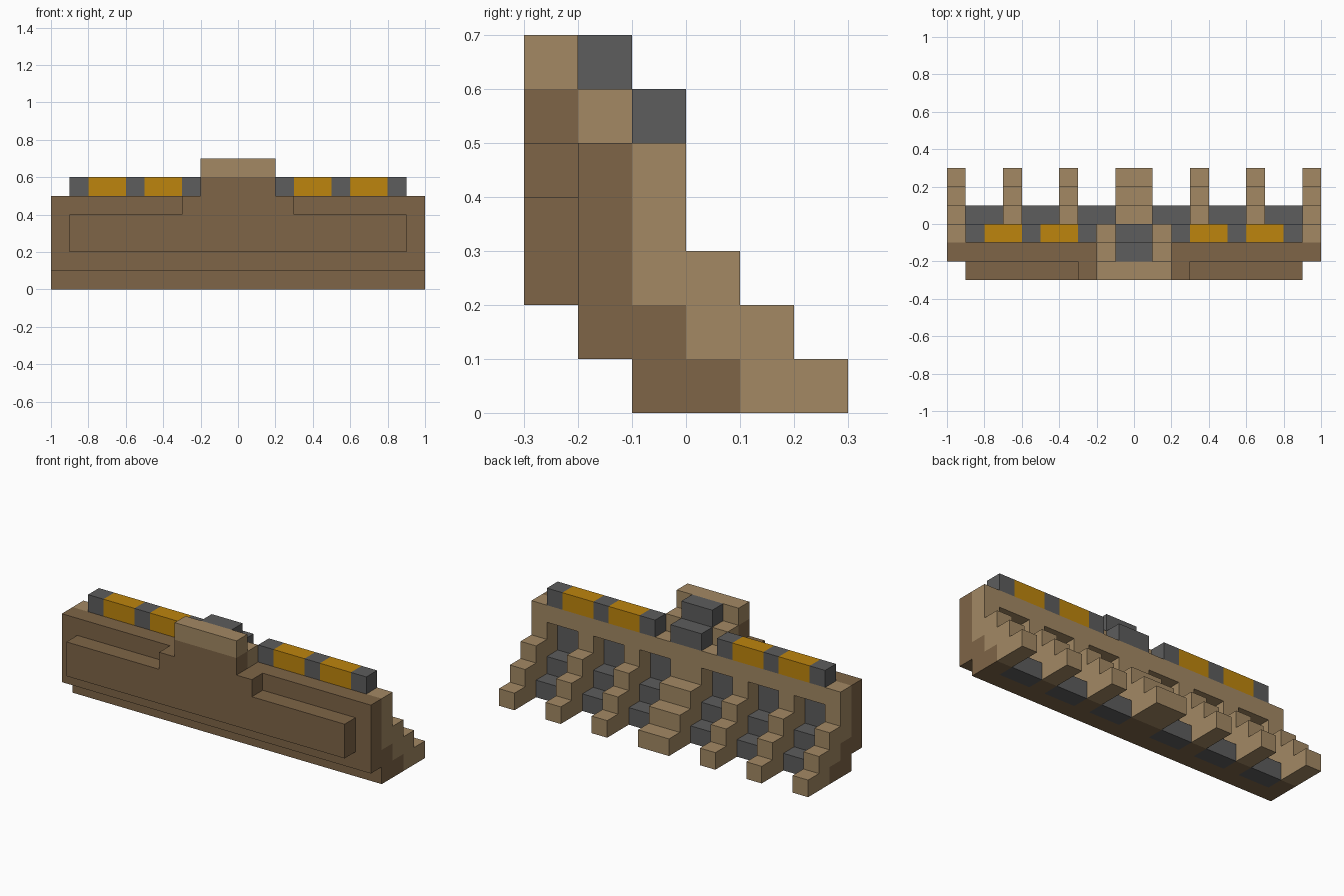
import bpy
import bmesh
from mathutils import Matrix, Vector

cube = bpy.data.objects.get("Cube")
if cube:
    bpy.data.objects.remove(cube, do_unlink=True)

U = 0.1  # one block


def material(name, rgb):
    m = bpy.data.materials.new(name)
    m.use_nodes = True
    m.diffuse_color = (*rgb, 1)
    bsdf = next(n for n in m.node_tree.nodes if n.type == 'BSDF_PRINCIPLED')
    bsdf.inputs["Base Color"].default_value = (*rgb, 1)
    bsdf.inputs["Roughness"].default_value = 0.9
    return m


DARK = material("dark_tan", (0.209, 0.130, 0.063))
LIGHT = material("light_tan", (0.366, 0.250, 0.127))
GREY = material("dark_grey", (0.109, 0.109, 0.109))
AMBER = material("amber", (0.515, 0.235, 0.004))


def blocks(name, mat, *boxes):
    """One object from boxes given as ((x0, x1), (y0, y1), (z0, z1)) in blocks."""
    bm = bmesh.new()
    for box in boxes:
        centre = Vector([(a + b) / 2 * U for a, b in box])
        size = Vector([(b - a) * U for a, b in box])
        bmesh.ops.create_cube(bm, size=1, matrix=Matrix.Translation(centre) @ Matrix.Diagonal((*size, 1)))
    mesh = bpy.data.meshes.new(name)
    bm.to_mesh(mesh)
    bm.free()
    mesh.materials.append(mat)
    ob = bpy.data.objects.new(name, mesh)
    bpy.context.collection.objects.link(ob)
    return ob


def mirrored(spans):
    return spans + [(-b, -a) for a, b in spans]


FULL = (-10, 10)
RIBS = mirrored([(3, 4), (6, 7), (9, 10)]) + [(-1, 1)]
BAYS = mirrored([(1, 3), (4, 6), (7, 9)])

# Dark outer shell: floor and front wall
blocks("floor", DARK, (FULL, (-1, 0), (0, 1)))
blocks("front_wall_lower_rail", DARK, (FULL, (-2, -1), (1, 2)))
blocks("front_wall_upper_rail", DARK, (FULL, (-2, -1), (4, 5)))
blocks("front_panel", DARK, ((-9, 9), (-3, -2), (2, 4)), ((-3, 3), (-3, -2), (4, 5)), ((-2, 2), (-3, -2), (5, 6)))

# Light upper parts
blocks("back_lintel", LIGHT, (FULL, (-1, 0), (4, 5)))
blocks("tower_cap", LIGHT, ((-2, 2), (-3, -2), (6, 7)))
blocks("tower_backing", LIGHT, ((-2, 2), (-2, -1), (5, 6)))

# Ribs: dark core against the shell, light stepped buttress behind
for i, x in enumerate(RIBS, 1):
    blocks(f"rib_core_{i}", DARK, (x, (-2, -1), (2, 4)), (x, (-1, 0), (1, 2)), (x, (0, 1), (0, 1)))
    blocks(f"stepped_rib_{i}", LIGHT, (x, (-1, 0), (2, 4)), (x, (0, 1), (1, 3)),
           (x, (1, 2), (0, 2)), (x, (2, 3), (0, 1)))

# Grey stepped lining between the ribs
for i, x in enumerate(BAYS, 1):
    blocks(f"bay_lining_{i}", GREY, (x, (-2, -1), (2, 4)), (x, (-1, 0), (1, 2)), (x, (0, 1), (0, 1)))

# Top strips: grey and amber segments on each side
for side, flip in (("left", 1), ("right", -1)):
    def strip(spans):
        return [(tuple(sorted((a * flip, b * flip))), (-1, 0), (5, 6)) for a, b in spans]
    blocks(f"{side}_strip_spacers", GREY, *strip([(2, 3), (5, 6), (8, 9)]))
    blocks(f"{side}_strip_lights", AMBER, *strip([(3, 5), (6, 8)]))

# Stepped grey block behind the tower
blocks("tower_rear_block", GREY, ((-1, 1), (-1, 0), (5, 6)), ((-1, 1), (-2, -1), (6, 7)))
